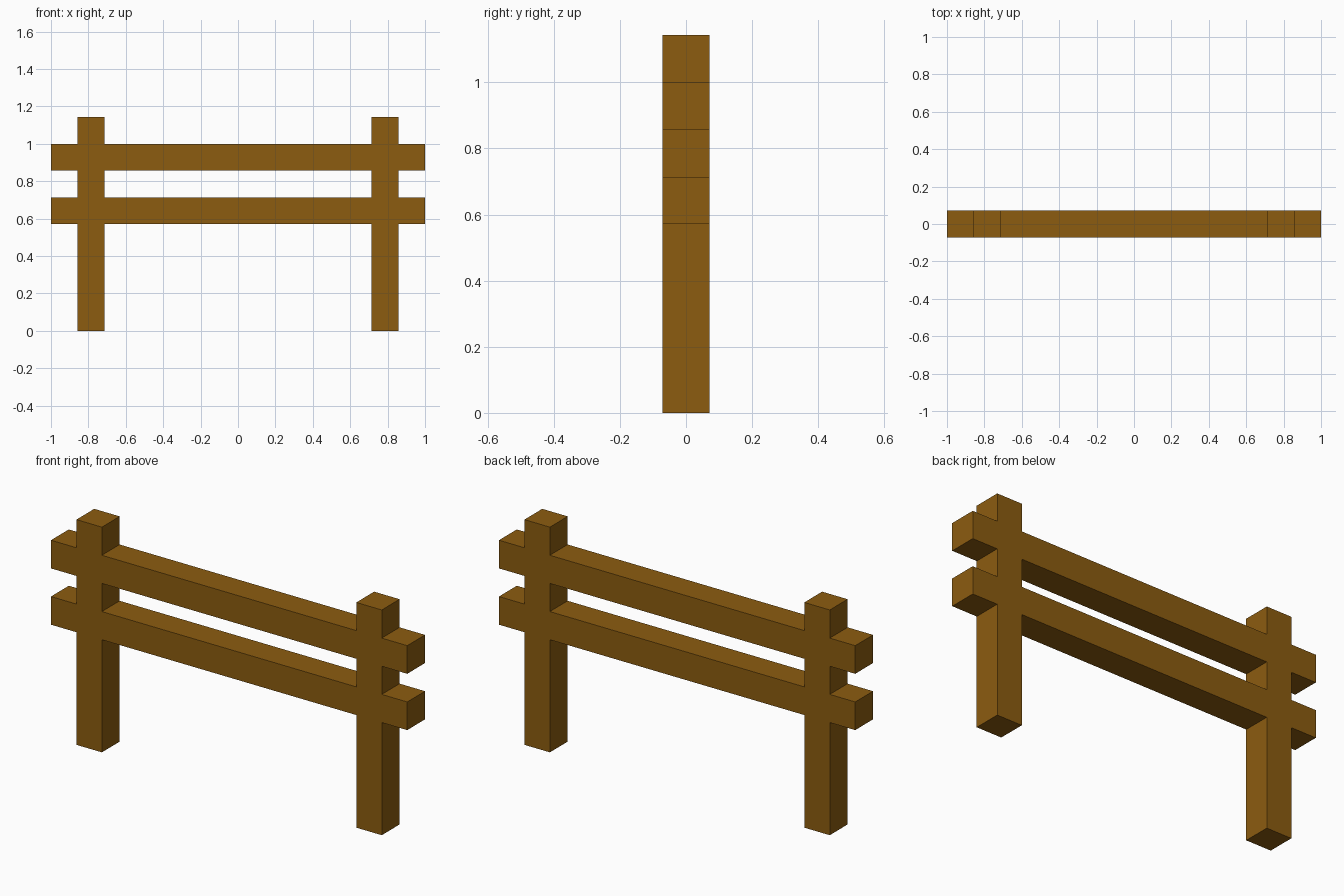
import bpy, bmesh

if "Cube" in bpy.data.objects:
    bpy.data.objects.remove(bpy.data.objects["Cube"])

U = 1 / 7                      # beam thickness; the whole fence sits on this module
POSTS = [(-6, -5), (5, 6)]     # x spans in modules
RAILS = [(4, 5), (6, 7)]       # z spans in modules
POST_TOP, RAIL_END = 8, 7

wood = bpy.data.materials.new("brown wood")
wood.diffuse_color = (0.262, 0.107, 0.005, 1)
wood.use_nodes = True
wood.node_tree.nodes["Principled BSDF"].inputs["Base Color"].default_value = wood.diffuse_color


def inside(a, spans):
    return any(lo < a < hi for lo, hi in spans)


# Front profile: fill the cells covered by a post or a rail
xs = sorted({-RAIL_END, RAIL_END, *(v for s in POSTS for v in s)})
zs = sorted({0, POST_TOP, *(v for s in RAILS for v in s)})
bm = bmesh.new()
for x0, x1 in zip(xs, xs[1:]):
    for z0, z1 in zip(zs, zs[1:]):
        if inside((x0 + x1) / 2, POSTS) or inside((z0 + z1) / 2, RAILS):
            corners = [(x0, z0), (x1, z0), (x1, z1), (x0, z1)]
            bm.faces.new([bm.verts.new((x * U, -U / 2, z * U)) for x, z in corners])
bmesh.ops.remove_doubles(bm, verts=bm.verts, dist=1e-4)

# Extrude to beam depth, giving flush joints with no inner faces
ext = bmesh.ops.extrude_face_region(bm, geom=bm.faces[:], use_keep_orig=True)
moved = [g for g in ext["geom"] if isinstance(g, bmesh.types.BMVert)]
bmesh.ops.translate(bm, verts=moved, vec=(0, U, 0))
bmesh.ops.recalc_face_normals(bm, faces=bm.faces)

mesh = bpy.data.meshes.new("fence_posts_and_rails")
bm.to_mesh(mesh)
bm.free()
mesh.materials.append(wood)
fence = bpy.data.objects.new("fence_posts_and_rails", mesh)
bpy.context.collection.objects.link(fence)
